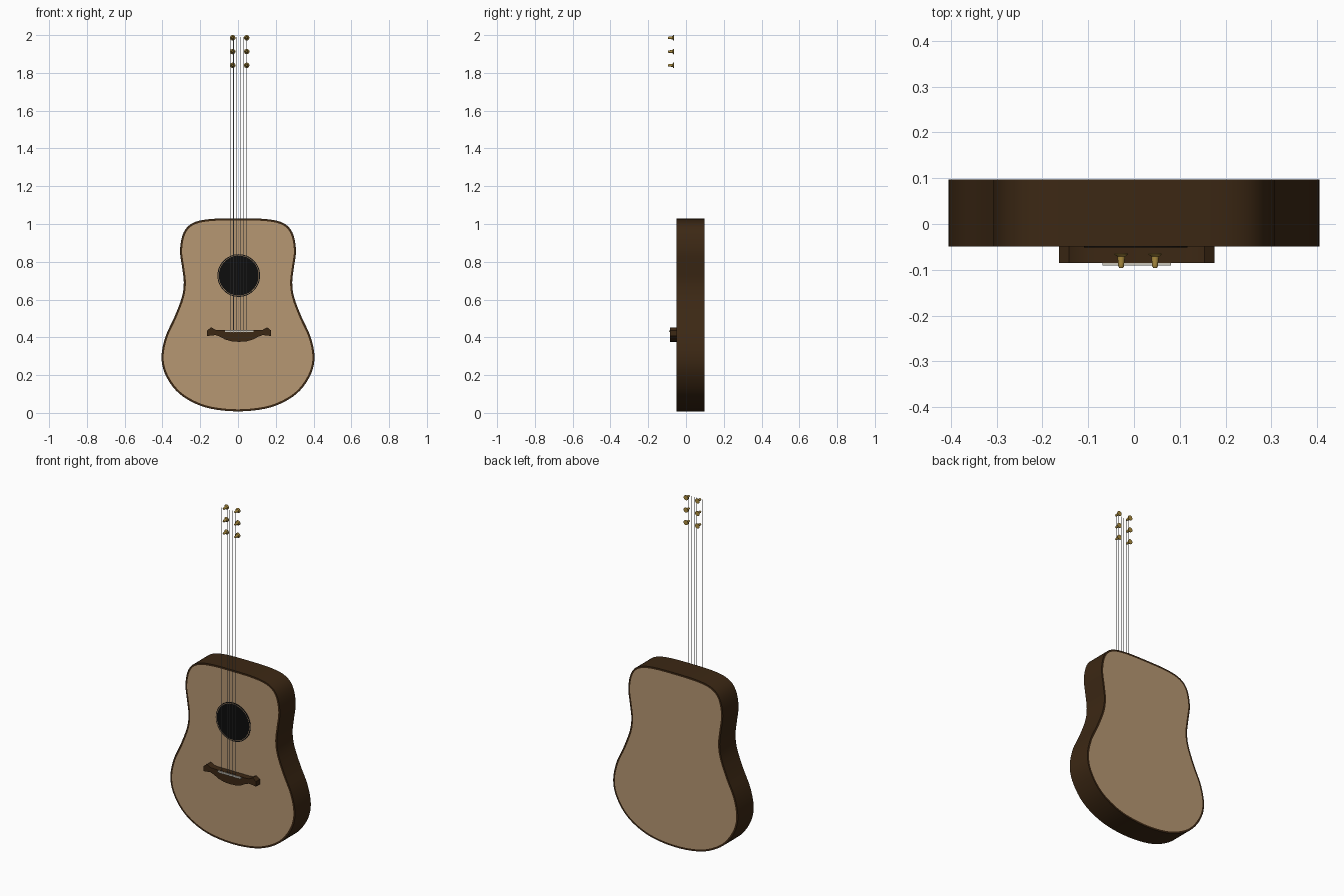
import bpy, bmesh, math
from mathutils import Vector

if "Cube" in bpy.data.objects:
    bpy.data.objects.remove(bpy.data.objects["Cube"])


def material(name, rgb):
    m = bpy.data.materials.new(name)
    m.diffuse_color = (*rgb, 1)
    m.use_nodes = True
    m.node_tree.nodes["Principled BSDF"].inputs["Base Color"].default_value = m.diffuse_color
    return m


SPRUCE = material("tan_wood", (0.47, 0.31, 0.17))
BROWN = material("dark_brown_wood", (0.045, 0.021, 0.007))
BLACK = material("black", (0.004, 0.004, 0.004))
GOLD = material("gold", (0.42, 0.27, 0.05))
BONE = material("bone_white", (0.6, 0.57, 0.5))
STEEL = material("string_grey", (0.22, 0.22, 0.22))


def finish(name, bm, mats, angle=None):
    if angle:
        bmesh.ops.recalc_face_normals(bm, faces=bm.faces[:])
    me = bpy.data.meshes.new(name)
    bm.to_mesh(me)
    bm.free()
    for m in mats:
        me.materials.append(m)
    ob = bpy.data.objects.new(name, me)
    bpy.context.collection.objects.link(ob)
    if angle:
        bpy.ops.object.select_all(action='DESELECT')
        ob.select_set(True)
        bpy.context.view_layer.objects.active = ob
        bpy.ops.object.shade_smooth_by_angle(angle=math.radians(angle))
    return ob


def smooth_loop(pts, steps):
    """Closed Catmull-Rom curve through the points."""
    p = [Vector(q) for q in pts]
    n, out = len(p), []
    for i in range(n):
        a, b, c, d = p[i - 1], p[i], p[(i + 1) % n], p[(i + 2) % n]
        for s in range(steps):
            t = s / steps
            out.append(0.5 * (2 * b + (c - a) * t + (2 * a - 5 * b + 4 * c - d) * t * t
                              + (3 * b - a - 3 * c + d) * t ** 3))
    return out


def slab(bm, loop, y_front, y_back):
    """Extrude an xz outline along y; returns front and back faces."""
    front = bm.faces.new([bm.verts.new((x, y_front, z)) for x, z in loop])
    ext = bmesh.ops.extrude_face_region(bm, geom=[front], use_keep_orig=True)["geom"]
    for v in ext:
        if isinstance(v, bmesh.types.BMVert):
            v.co.y = y_back
    back = [f for f in ext if isinstance(f, bmesh.types.BMFace) and
            all(abs(v.co.y - y_back) < 1e-6 for v in f.verts)]
    bmesh.ops.recalc_face_normals(bm, faces=bm.faces[:])
    return [front] + back


# Body: right half outline mirrored, tan plates inset in a dark rim
half = [(0.15, 1.026), (0.24, 1.005), (0.288, 0.955), (0.307, 0.864), (0.296, 0.77),
        (0.287, 0.69), (0.298, 0.61), (0.338, 0.505), (0.384, 0.404), (0.405, 0.30),
        (0.388, 0.21), (0.33, 0.12), (0.248, 0.06), (0.143, 0.022)]
outline = [(0, 1.03)] + half + [(0, 0.008)] + [(-x, z) for x, z in reversed(half)]
bm = bmesh.new()
plates = slab(bm, smooth_loop(outline, 4), -0.049, 0.097)
bmesh.ops.inset_individual(bm, faces=plates, thickness=0.011)
for f in plates:
    f.material_index = 1
finish("body", bm, [BROWN, SPRUCE], 35)


# Sound hole disc and thin rosette ring
def circle(r, n=48):
    return [(0.004 + r * math.cos(2 * math.pi * i / n), 0.727 + r * math.sin(2 * math.pi * i / n))
            for i in range(n)]


bm = bmesh.new()
slab(bm, circle(0.113), -0.051, -0.048)
finish("sound_hole", bm, [BLACK])

bm = bmesh.new()
inner = [bm.verts.new((x, -0.0518, z)) for x, z in circle(0.1055)]
outer = [bm.verts.new((x, -0.0518, z)) for x, z in circle(0.108)]
for i in range(48):
    bm.faces.new((inner[i - 1], outer[i - 1], outer[i], inner[i]))
finish("rosette_ring", bm, [SPRUCE])

# Bridge with curved belly, mirrored about its own centre
CX = 0.006
side = [(0.10, 0.438), (0.125, 0.44), (0.148, 0.453), (0.17, 0.436), (0.17, 0.407),
        (0.125, 0.412), (0.10, 0.403), (0.075, 0.389), (0.04, 0.379)]
bridge = ([(CX + x, z) for x, z in side] + [(CX, 0.376)]
          + [(CX - x, z) for x, z in reversed(side)])
bm = bmesh.new()
slab(bm, bridge, -0.085, -0.048)
finish("bridge", bm, [BROWN], 30)

# Saddle
bm = bmesh.new()
slab(bm, [(CX - 0.075, 0.427), (CX + 0.075, 0.427), (CX + 0.075, 0.437), (CX - 0.075, 0.437)],
     -0.091, -0.084)
finish("saddle", bm, [BONE])

# Six strings as thin ribbons
for i in range(6):
    x = -0.041 + i * 0.0174
    bm = bmesh.new()
    bm.faces.new([bm.verts.new((x + dx, -0.0915, z)) for dx, z in
                  ((-0.0016, 0.425), (0.0016, 0.425), (0.0016, 1.99), (-0.0016, 1.99))])
    finish(f"string_{i + 1}", bm, [STEEL])

# Tuning posts: lathed flange, tapered post and rounded tip
profile = [(0.0145, -0.064), (0.0145, -0.067), (0.0085, -0.071), (0.0065, -0.087),
           (0.0065, -0.092), (0.004, -0.096)]
for sx, x in (("left", -0.028), ("right", 0.046)):
    for k, z in enumerate((1.84, 1.913, 1.986)):
        bm = bmesh.new()
        N = 16
        rings = [[bm.verts.new((x + r * math.cos(2 * math.pi * i / N), y,
                                z + r * math.sin(2 * math.pi * i / N))) for i in range(N)]
                 for r, y in profile]
        for a, b in zip(rings, rings[1:]):
            for i in range(N):
                bm.faces.new((a[i - 1], a[i], b[i], b[i - 1]))
        bm.faces.new(rings[0])
        bm.faces.new(rings[-1])
        finish(f"tuning_post_{sx}_{k + 1}", bm, [GOLD], 35)
